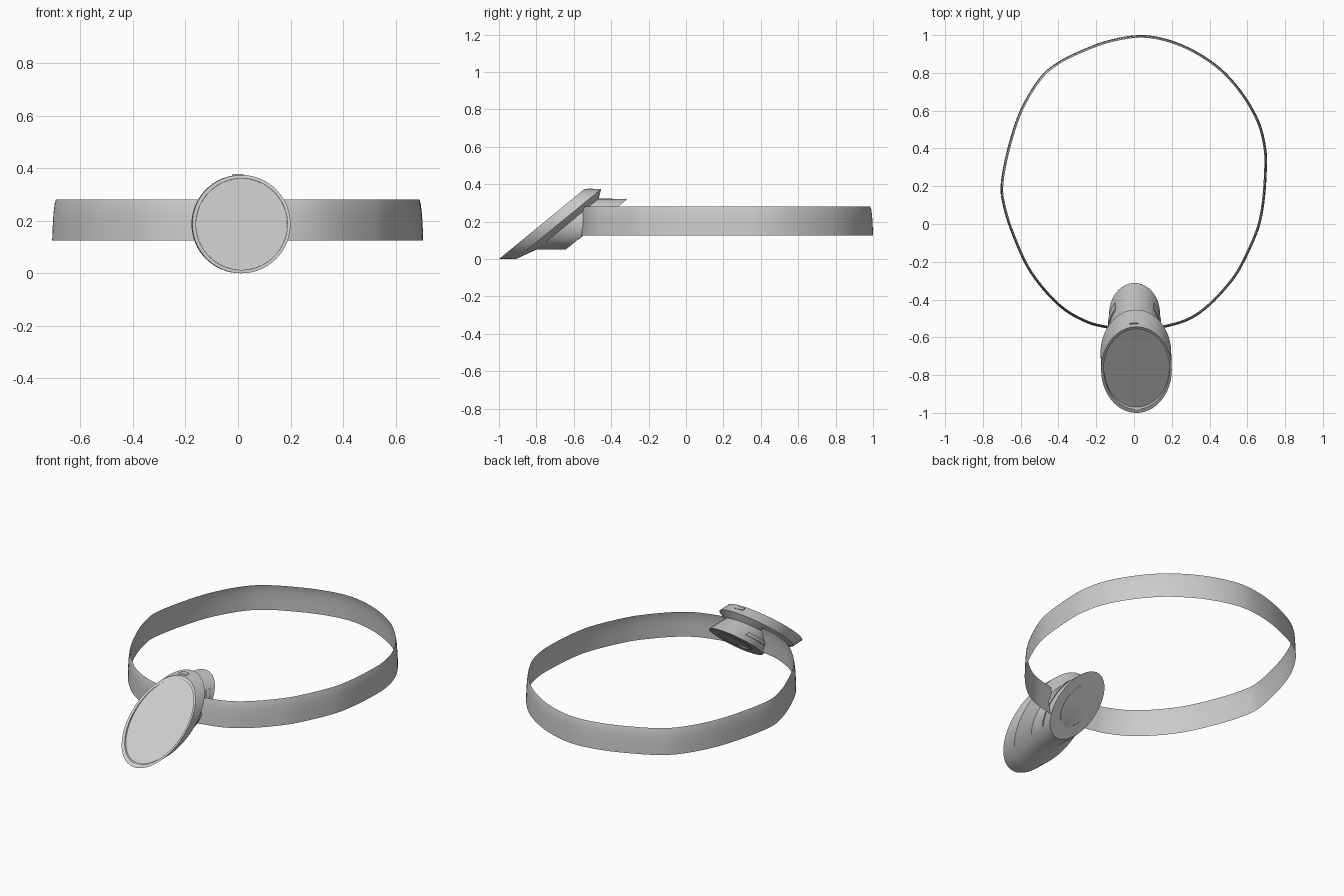
import bpy, bmesh, math
from mathutils import Vector

if "Cube" in bpy.data.objects:
    bpy.data.objects.remove(bpy.data.objects["Cube"])

SHEAR = 1.22     # the lamp planes lean back as they rise
CZ = 0.187       # height of the lamp axis


def finish(name, bm, closed=True):
    if closed:
        bmesh.ops.recalc_face_normals(bm, faces=bm.faces)
    me = bpy.data.meshes.new(name)
    bm.to_mesh(me)
    bm.free()
    ob = bpy.data.objects.new(name, me)
    bpy.context.collection.objects.link(ob)
    bpy.ops.object.select_all(action='DESELECT')
    ob.select_set(True)
    bpy.context.view_layer.objects.active = ob
    bpy.ops.object.shade_smooth_by_angle(angle=math.radians(30))
    return ob


def slanted(cx, r, off, a):
    z = CZ + r * math.sin(a)
    return Vector((cx + r * math.cos(a), off + SHEAR * z, z))


def slanted_lathe(name, profile, n=64):
    """Loft circles (centre x, radius, y offset) along y, with slanted planes."""
    bm = bmesh.new()
    rings = [[bm.verts.new(slanted(cx, r, off, math.tau * i / n)) for i in range(n)]
             for cx, r, off in profile]
    for a, b in zip(rings, rings[1:]):
        for i in range(n):
            j = (i + 1) % n
            bm.faces.new((a[i], a[j], b[j], b[i]))
    bm.faces.new(rings[0])
    bm.faces.new(rings[-1])
    return finish(name, bm)


def slanted_arc(name, cx, r0, r1, o0, o1, mid, half, n=16):
    """Raised bar that follows the round wall of the lamp."""
    bm = bmesh.new()
    rows = []
    for i in range(n + 1):
        a = math.radians(mid - half + 2 * half * i / n)
        rows.append([bm.verts.new(slanted(cx, r, o, a))
                     for r, o in ((r0, o0), (r1, o0), (r1, o1), (r0, o1))])
    for a, b in zip(rows, rows[1:]):
        for k in range(4):
            m = (k + 1) % 4
            bm.faces.new((a[k], a[m], b[m], b[k]))
    bm.faces.new(rows[0])
    bm.faces.new(rows[-1])
    return finish(name, bm)


# Lamp head, tapering into the rear battery housing
slanted_lathe("lamp_housing", [
    (0.014, 0.174, -0.980), (0.014, 0.174, -0.997), (0.013, 0.187, -1.0),
    (0.010, 0.187, -0.910), (0.004, 0.136, -0.861), (0.003, 0.135, -0.705)])

# Lens set into the rim
slanted_lathe("lens", [(0.014, 0.1735, -0.982), (0.014, 0.1735, -0.986)])

# Shallow round cover on the back
slanted_lathe("rear_cover", [(0.003, 0.085, -0.710), (0.003, 0.083, -0.702)])

# Strap slots on both sides and the button on top
for side, mid in (("right", 0), ("left", 180)):
    slanted_arc("strap_slot_" + side, 0.003, 0.125, 0.141, -0.795, -0.760, mid, 42)
slanted_arc("top_button", 0.0, 0.180, 0.191, -0.985, -0.955, 90, 7)

# Head strap: open band, slightly narrower at the top
path = [Vector(p) for p in (
    (-0.11, -0.56), (-0.25, -0.525), (-0.40, -0.435), (-0.55, -0.26), (-0.645, -0.06),
    (-0.695, 0.10), (-0.705, 0.22), (-0.665, 0.42), (-0.60, 0.61), (-0.50, 0.775),
    (-0.40, 0.86), (-0.28, 0.92), (-0.14, 0.972), (0.02, 1.0), (0.16, 0.983),
    (0.31, 0.925), (0.46, 0.825), (0.58, 0.69), (0.665, 0.54), (0.70, 0.40),
    (0.703, 0.28), (0.69, 0.11), (0.66, -0.03), (0.585, -0.20), (0.52, -0.305),
    (0.40, -0.435), (0.28, -0.515), (0.12, -0.56))]


def catmull(p, steps=5):
    pts = [2 * p[0] - p[1]] + p + [2 * p[-1] - p[-2]]
    out = []
    for a, b, c, d in zip(pts, pts[1:], pts[2:], pts[3:]):
        for s in range(steps):
            t = s / steps
            out.append(0.5 * (2 * b + (c - a) * t + (2 * a - 5 * b + 4 * c - d) * t * t
                              + (3 * b - a - 3 * c + d) * t ** 3))
    return out + [p[-1]]


line = catmull(path)
section = ((0.0, 0.125), (0.002, 0.18), (0.005, 0.23), (0.009, 0.262), (0.014, 0.28))
bm = bmesh.new()
rows = []
for i, p in enumerate(line):
    t = (line[min(i + 1, len(line) - 1)] - line[max(i - 1, 0)]).normalized()
    inward = Vector((t.y, -t.x))
    rows.append([bm.verts.new((*(p + inward * d), z)) for d, z in section])
for a, b in zip(rows, rows[1:]):
    for k in range(len(section) - 1):
        bm.faces.new((a[k], a[k + 1], b[k + 1], b[k]))
finish("head_strap", bm, closed=False)
